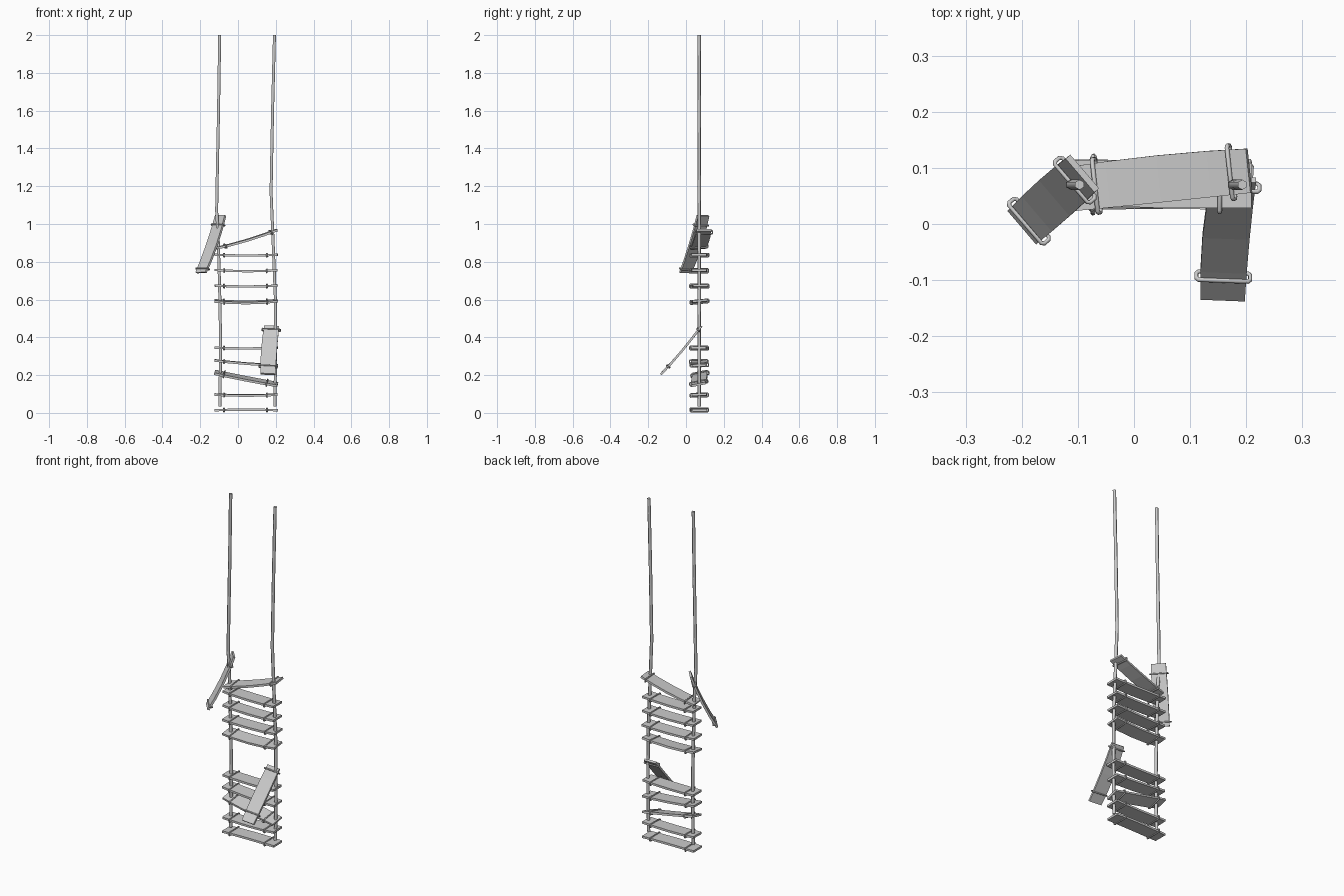
import bpy, bmesh
from mathutils import Vector

cube = bpy.data.objects.get("Cube")
if cube:
    bpy.data.objects.remove(cube, do_unlink=True)


def material(name, colour):
    mat = bpy.data.materials.new(name)
    mat.use_nodes = True
    mat.diffuse_color = colour
    mat.node_tree.nodes["Principled BSDF"].inputs["Base Color"].default_value = colour
    return mat


GREY = material("weathered grey", (0.6, 0.6, 0.6, 1))
WIDTH, THICK = 0.084, 0.012


def tube(name, points, radius, cyclic=False):
    """Low-sided rope following straight pieces, turned into a mesh."""
    curve = bpy.data.curves.new(name, "CURVE")
    curve.dimensions = "3D"
    curve.bevel_depth = radius
    curve.bevel_resolution = 1
    curve.use_fill_caps = not cyclic
    spline = curve.splines.new("POLY")
    spline.points.add(len(points) - 1)
    for p, co in zip(spline.points, points):
        p.co = (*co, 1)
    spline.use_cyclic_u = cyclic
    obj = bpy.data.objects.new(name, curve)
    bpy.context.collection.objects.link(obj)
    bpy.ops.object.select_all(action="DESELECT")
    obj.select_set(True)
    bpy.context.view_layer.objects.active = obj
    bpy.ops.object.convert(target="MESH")
    obj = bpy.context.object
    obj.data.materials.clear()
    obj.data.materials.append(GREY)


def plank(name, start, end, side, sag, straps):
    """Bent board from start to end, with a rope loop at each strap fraction."""
    start, end, sag = Vector(start), Vector(end), Vector(sag)
    along = (end - start).normalized()
    across = Vector(side)
    across = (across - along * across.dot(along)).normalized()
    up = along.cross(across)

    def centre(t):
        return start.lerp(end, t) + sag * (4 * t * (1 - t))

    bm = bmesh.new()
    rings = []
    for t in (0, 0.22, 0.5, 0.78, 1):
        half = across * WIDTH / 2 * (0.94 + 0.24 * t * (1 - t))
        lift = up * THICK / 2
        corners = (half + lift, half - lift, -half - lift, -half + lift)
        rings.append([bm.verts.new(centre(t) + c) for c in corners])
    for a, b in zip(rings, rings[1:]):
        for i in range(4):
            j = (i + 1) % 4
            bm.faces.new((a[i], a[j], b[j], b[i]))
    bm.faces.new(rings[0])
    bm.faces.new(rings[-1])
    bmesh.ops.recalc_face_normals(bm, faces=bm.faces)
    mesh = bpy.data.meshes.new(name)
    bm.to_mesh(mesh)
    bm.free()
    mesh.materials.append(GREY)
    bpy.context.collection.objects.link(bpy.data.objects.new(name, mesh))

    # Rounded rectangular rope loops
    w, h, r = WIDTH / 2 + 0.006, 0.0095, 0.004
    outline = [(w, h - r), (w - r, h), (r - w, h), (-w, h - r),
               (-w, r - h), (r - w, -h), (w - r, -h), (w, r - h)]
    for k, t in enumerate(straps):
        loop = [centre(t) + across * a + up * b for a, b in outline]
        tube(f"{name}_strap_{k + 1}", loop, 0.004, True)


# Two hanging side ropes: (x, z) points
ROPE_Y = 0.07
right_rope = [(-0.096, 0.035), (-0.092, 0.37), (-0.097, 0.65), (-0.104, 0.9),
              (-0.113, 1.07), (-0.111, 1.2), (-0.103, 1.6), (-0.097, 2)]
left_rope = [(0.195, 0.035), (0.199, 0.3), (0.198, 0.6), (0.184, 0.95),
             (0.175, 1.17), (0.183, 1.6), (0.193, 2)]
for name, pts in (("right_rope", right_rope), ("left_rope", left_rope)):
    tube(name, [(x, ROPE_Y, z) for x, z in pts], 0.009)

# Rungs: z and y at both ends, back-edge roll, sag
rungs = [
    (0.014, 0.014, 0.068, 0.072, 0.0, 0.003),
    (0.097, 0.097, 0.070, 0.070, 0.03, -0.005),
    (0.215, 0.150, 0.075, 0.066, 0.22, -0.002),
    (0.278, 0.252, 0.066, 0.072, 0.03, -0.004),
    (0.345, 0.345, 0.072, 0.066, 0.0, -0.004),
    (0.593, 0.594, 0.068, 0.074, 0.10, -0.009),
    (0.674, 0.674, 0.066, 0.076, 0.0, -0.005),
    (0.757, 0.755, 0.070, 0.070, 0.0, -0.006),
    (0.837, 0.837, 0.074, 0.068, 0.0, -0.004),
]
for n, (z0, z1, y0, y1, roll, sag) in enumerate(rungs, 1):
    plank(f"rung_{n}", (-0.124, y0, z0), (0.21, y1, z1),
          (0, 1, roll), (0, 0, sag), (0.15, 0.83))

# Slanted top rung and the two boards that have come loose
plank("top_rung", (-0.115, 0.062, 0.872), (0.205, 0.095, 0.968),
      (0, 1, 0.05), (0, 0.002, -0.007), (0.15, 0.9))
plank("loose_upper_board", (-0.092, 0.09, 1.045), (-0.196, -0.003, 0.742),
      (-0.055, 0.065, 0), (0.006, 0.006, -0.004), (0.16, 0.93))
plank("loose_lower_board", (0.178, 0.08, 0.458), (0.158, -0.132, 0.205),
      (1, 0, 0), (-0.004, 0.004, -0.004), (0.07, 0.83))
